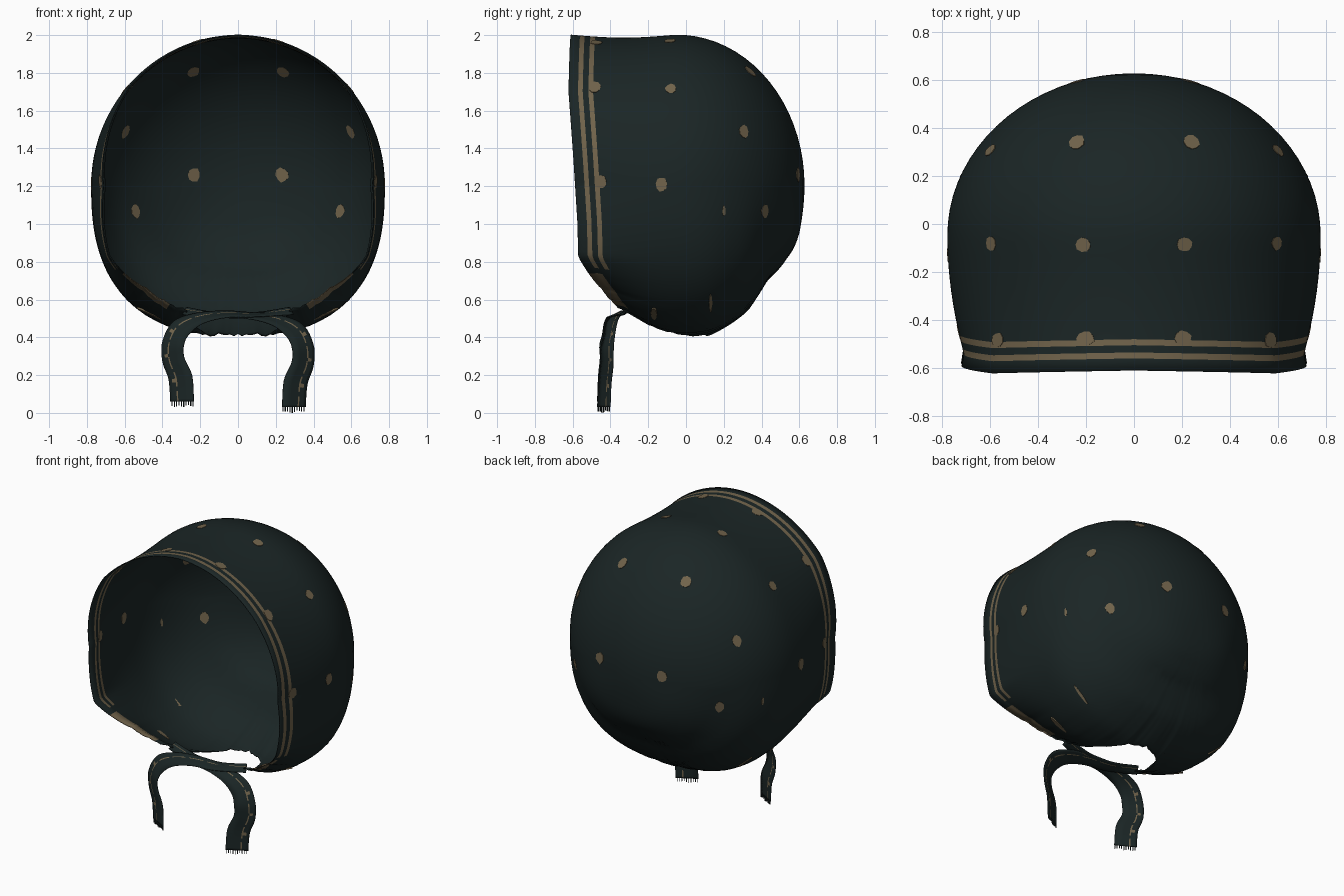
import bpy, bmesh, math, random
from mathutils import Vector

random.seed(4)
if "Cube" in bpy.data.objects:
    bpy.data.objects.remove(bpy.data.objects["Cube"])


def material(name, rgb):
    m = bpy.data.materials.new(name)
    m.use_nodes = True
    m.diffuse_color = (*rgb, 1)
    bsdf = m.node_tree.nodes["Principled BSDF"]
    bsdf.inputs["Base Color"].default_value = (*rgb, 1)
    bsdf.inputs["Roughness"].default_value = 0.9
    return m


CLOTH = material("dark teal cloth", (0.0105, 0.0185, 0.0185))
TAN = material("tan print", (0.165, 0.125, 0.07))


def finish(name, bm, thickness, mats=(CLOTH, TAN), smooth=True):
    me = bpy.data.meshes.new(name)
    bmesh.ops.recalc_face_normals(bm, faces=bm.faces)
    bm.to_mesh(me)
    bm.free()
    for m in mats:
        me.materials.append(m)
    ob = bpy.data.objects.new(name, me)
    bpy.context.collection.objects.link(ob)
    mod = ob.modifiers.new("thickness", "SOLIDIFY")
    mod.thickness, mod.offset = thickness, 0
    if smooth:
        bpy.ops.object.select_all(action="DESELECT")
        ob.select_set(True)
        bpy.context.view_layer.objects.active = ob
        bpy.ops.object.shade_smooth_by_angle(angle=math.radians(50))


def table(rows, t):
    for (a, p), (b, q) in zip(rows, rows[1:]):
        if t <= b:
            return p + (q - p) * (t - a) / (b - a)
    return rows[-1][1]


# Bonnet surface: angle a (degrees from straight down) and distance q along y
WIDE, TALL, MID_Z, MID_Y = 0.775, 0.795, 1.205, -0.05
DEPTH, ARC = 0.675, 1.1
RIM_Y = [(0, 0.12), (10, 0.05), (18, -0.2), (22, -0.33), (42, -0.45), (61, -0.57),
         (75, -0.575), (100, -0.595), (130, -0.622), (180, -0.61)]
RIM_SCALE = [(0, 1), (16, 0.98), (22, 0.87), (42, 0.865), (61, 0.945), (90, 0.905),
             (112, 0.945), (132, 0.985), (180, 1)]
# slack of the gathered cloth under the back of the head
SLACK = [(0, 1), (15, 1.02), (34, 1), (46, 0.89), (60, 0.96), (74, 1.13), (90, 1)]


def to_q(y):
    d = y - MID_Y
    return d if d < 0 else ARC * math.asin(min(1, d / DEPTH)) / (math.pi / 2)


def rim_q(a):
    return to_q(table(RIM_Y, abs(a)))


def surface(a, q):
    t, r = abs(a), math.radians(a)
    c, s = math.cos(r), abs(math.sin(r))
    power = 2.5 if t < 90 else 2.0
    radius = ((s / WIDE) ** power + (abs(c) / TALL) ** power) ** (-1 / power)
    q0 = rim_q(a)
    if q < 0:
        f = q / min(q0, -0.01)
        scale = 1 + (table(RIM_SCALE, t) - 1) * min(1, f * 1.1) ** 2
        scale += 0.13 * max(0, f - 0.9) * s ** 4          # flared brim
        scale -= 0.02 * math.sin(math.pi * min(f, 1)) * max(0, -c)
        y = MID_Y + q
    else:
        ang = q / ARC * math.pi / 2
        slack = (table(SLACK, math.degrees(ang)) - 1) * max(0, c)
        scale, y = math.cos(ang) * (1 + slack), MID_Y + DEPTH * math.sin(ang)
    # gathered folds fading away from the neck edge
    gather = max(0, 1 - t / 55) * math.exp(-max(0, q - q0) / 0.2)
    scale += 0.016 * gather * math.sin(t * 1.1) * math.cos(t * 0.37)
    radius *= scale
    return Vector((radius * math.sin(r), y, MID_Z - radius * c))


# Bonnet shell with trim stripes along the rim, merging into a patch at the jaw
COLS, ROWS = 240, 26
TRIM = [0, 0.05, 0.075, 0.105, 0.13]
bm = bmesh.new()
grid = []
for i in range(COLS):
    a = -180 + 360 * i / COLS
    q0 = rim_q(a)
    k = 1 if abs(a) > 20 else 0.4
    qs = [q0 + d * k for d in TRIM]
    qs += [qs[-1] + (ARC - qs[-1]) * j / ROWS for j in range(1, ROWS)]
    grid.append([bm.verts.new(surface(a, q)) for q in qs])
pole = bm.verts.new((0, MID_Y + DEPTH, MID_Z))
for i in range(COLS):
    a = abs(-180 + 360 * (i + 0.5) / COLS)
    one, two = grid[i], grid[(i + 1) % COLS]
    striped = (1, 3) if a > 55 else (0, 1) if 30 < a < 53 else ()
    for j in range(len(one) - 1):
        f = bm.faces.new((one[j], one[j + 1], two[j + 1], two[j]))
        f.material_index = int(j in striped)
    bm.faces.new((one[-1], pole, two[-1]))
finish("bonnet_shell", bm, 0.005)


# Printed spots, showing on both sides of the cloth
def spot(bm, a, q, half_a, half_q):
    p = surface(a, q)
    da = (surface(a + 1, q) - surface(a - 1, q)).normalized()
    dq = surface(a, q + 0.01) - surface(a, q - 0.01)
    dq = (dq - da * dq.dot(da)).normalized()
    ring = []
    for k in range(9):
        ang = math.tau * k / 9
        wob = random.uniform(0.9, 1.1)
        ring.append(bm.verts.new(p + da * half_a * wob * math.cos(ang)
                                 + dq * half_q * wob * math.sin(ang)))
    bm.faces.new(ring)


# each spot: x, y, z, half size along the hoop, half size front to back
SPOTS = [(0.215, -0.085, 1.98, 0.034, 0.03), (0.6, -0.08, 1.72, 0.033, 0.03),
         (0.77, -0.13, 1.21, 0.038, 0.029), (0.235, 0.34, 1.8, 0.034, 0.038),
         (0.6, 0.305, 1.49, 0.038, 0.028), (0.235, 0.592, 1.26, 0.038, 0.035),
         (0.535, 0.415, 1.07, 0.038, 0.029), (0.72, 0.2, 1.07, 0.027, 0.009),
         (0.46, -0.17, 0.53, 0.075, 0.017), (0.52, 0.13, 0.6, 0.07, 0.009)]
bm = bmesh.new()
for side in (-1, 1):
    for x, y, z, ha, hq in SPOTS:
        a = math.degrees(math.atan2(x, MID_Z - z))
        spot(bm, side * a, to_q(y), ha, hq)
    for a in (91.5, 132.5, 165):
        spot(bm, side * a, rim_q(a) + 0.137, 0.038, 0.032)
finish("printed_spots", bm, 0.009, (TAN,), False)


# Tie ribbons: centre point and half-width vector along each strand
PATH = [((-0.285, -0.31, 0.54), (0.01, 0.02, 0.02)), ((-0.1, -0.355, 0.517), (0, 0.04, 0.012)),
        ((0.06, -0.375, 0.515), (0, 0.04, 0.018)), ((0.2, -0.39, 0.49), (0.015, 0.04, 0.028)),
        ((0.3, -0.405, 0.435), (0.04, 0.035, 0.035)), ((0.343, -0.42, 0.35), (0.056, 0.035, 0.012)),
        ((0.342, -0.42, 0.26), (0.058, 0.033, -0.008)), ((0.305, -0.43, 0.16), (0.062, 0.033, -0.01)),
        ((0.296, -0.435, 0.03), (0.062, 0.034, 0))]
ACROSS = [-1, -0.3, 0.3, 0.42, 0.72, 1]


def blend(pts, t):
    i = min(int(t), len(pts) - 2)
    f = t - i
    p0, p1, p2, p3 = (Vector(pts[max(0, min(len(pts) - 1, i + k))]) for k in (-1, 0, 1, 2))
    return p1 + (p2 - p0) * f / 2 + (p0 * 2 - p1 * 5 + p2 * 4 - p3) * f * f / 2 \
        + (p1 * 3 - p0 - p2 * 3 + p3) * f ** 3 / 2


def ribbon(name, side, lift):
    centres, widths = [p for p, w in PATH], [w for p, w in PATH]
    steps = 48
    bm = bmesh.new()
    rows = []
    for i in range(steps + 1):
        t = (len(PATH) - 1) * i / steps
        c, w = blend(centres, t), blend(widths, t)
        c.z += lift * i / steps
        c.y += 0.006 * side * (1 - i / steps)
        rows.append([bm.verts.new(((c + w * u).x * side, *(c + w * u).yz)) for u in ACROSS])
    for i in range(steps):
        for j in range(len(ACROSS) - 1):
            f = bm.faces.new((rows[i][j], rows[i][j + 1], rows[i + 1][j + 1], rows[i + 1][j]))
            dash = j == 2 and i % 5 != 4
            f.material_index = int(dash or (j == 3 and i in (26, 34, 42)))
    # frayed threads along the cut end
    lo, hi = rows[-1][0].co, rows[-1][-1].co
    for k in range(10):
        p = lo.lerp(hi, (k + 0.3) / 10)
        d = (hi - lo) * 0.015
        drop = Vector((0, 0, 0.03 if k == 4 else random.uniform(0.018, 0.028)))
        bm.faces.new([bm.verts.new(v) for v in (p - d, p + d, p + d - drop, p - d - drop)])
    finish(name, bm, 0.004)


ribbon("left_tie_ribbon", 1, 0)
ribbon("right_tie_ribbon", -1, 0.03)
